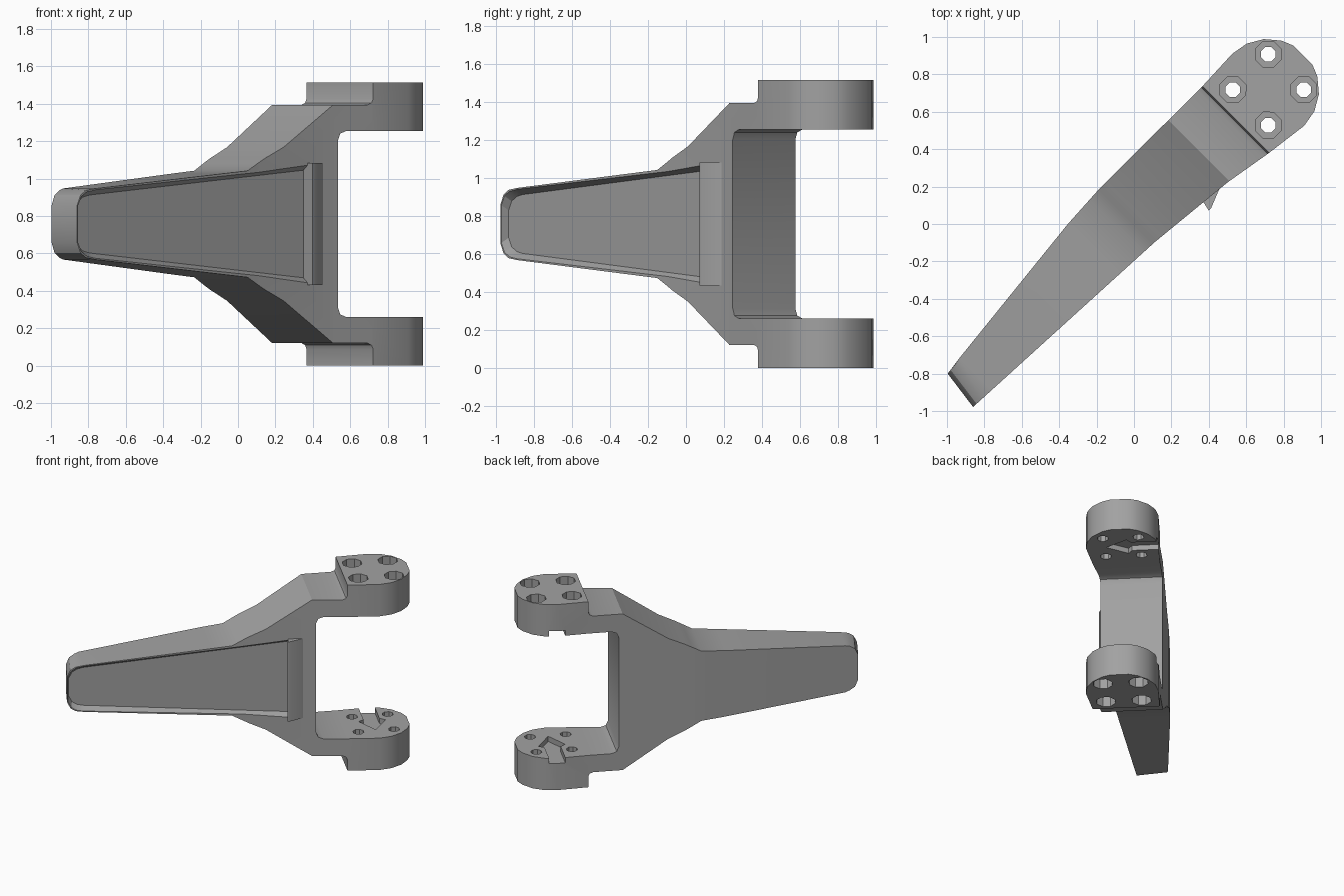
import bpy, bmesh, math
from mathutils import Vector

cube = bpy.data.objects.get("Cube")
if cube:
    bpy.data.objects.remove(cube)

MID = 0.7575          # height of the symmetry plane
HUB = 1.015           # clamp centre along the arm
R = 0.272             # clamp radius
S = math.sqrt(0.5)

metal = bpy.data.materials.new("grey metal")
metal.use_nodes = True
metal.diffuse_color = (0.36, 0.36, 0.36, 1)
metal.node_tree.nodes["Principled BSDF"].inputs["Base Color"].default_value = (0.36, 0.36, 0.36, 1)


def place(u, v, z):
    """Arm coordinates (along, across, height from middle) to world."""
    return Vector(((u - v) * S, (u + v) * S, z + MID))


def interp(table, u):
    for (a, p), (b, q) in zip(table, table[1:]):
        if u <= b:
            return p + (q - p) * (u - a) / (b - a)
    return table[-1][1]


def finish(name, bm):
    for v in bm.verts:
        v.co = place(*v.co)
    bmesh.ops.recalc_face_normals(bm, faces=bm.faces[:])
    mesh = bpy.data.meshes.new(name)
    bm.to_mesh(mesh)
    bm.free()
    mesh.materials.append(metal)
    ob = bpy.data.objects.new(name, mesh)
    bpy.context.collection.objects.link(ob)
    return ob


def loft(name, first, second):
    """Closed solid between two loops with equal point counts."""
    bm = bmesh.new()
    a = [bm.verts.new(p) for p in first]
    b = [bm.verts.new(p) for p in second]
    bm.faces.new(a)
    bm.faces.new(b)
    for i in range(len(a)):
        j = (i + 1) % len(a)
        bm.faces.new((a[i], a[j], b[j], b[i]))
    return finish(name, bm)


def cut(target, cutter):
    cutter.hide_render = True
    mod = target.modifiers.new("cut", 'BOOLEAN')
    mod.operation = 'DIFFERENCE'
    mod.solver = 'EXACT'
    mod.object = cutter
    bpy.context.view_layer.objects.active = target
    bpy.ops.object.modifier_apply(modifier=mod.name)
    bpy.data.objects.remove(cutter)


# Plan outline: rounded clamp shared by the front and back edges
arc = [(HUB + R * math.sin(math.radians(a)), R * math.cos(math.radians(a))) for a in (0, 20, 40, 60, 75)]
front = [(-1.31, -0.083), (0.01, -0.147), (0.515, -0.197), (0.78, -0.242)] + [(u, -w) for u, w in arc]
back = [(-1.31, 0.138), (-0.25, 0.25), (0.0, 0.264), (0.78, 0.262)] + arc
tip = arc[-1][0]

# Bracket body: mirrored side profile given width from the plan outline
half = [(-1.30, 0.10), (-1.275, 0.155), (-1.235, 0.18), (-1.17, 0.19), (-0.07, 0.285),
        (0.05, 0.35), (0.18, 0.41), (0.522, 0.6375), (0.745, 0.6375), (0.77, 0.648),
        (0.78, 0.67), (0.78, MID), (tip, MID), (tip, 0.4975), (0.605, 0.4975),
        (0.567, 0.483), (0.5515, 0.445)]
profile = half + [(u, -z) for u, z in reversed(half)]
bm = bmesh.new()
face = bm.faces.new([bm.verts.new((u, -1, z)) for u, z in profile])
ext = bmesh.ops.extrude_face_region(bm, geom=[face])
for g in ext["geom"]:
    if isinstance(g, bmesh.types.BMVert):
        g.co.y = 1
for u in sorted({p[0] for p in front[1:-1] + back[1:-1]}):
    bmesh.ops.bisect_plane(bm, geom=bm.verts[:] + bm.edges[:] + bm.faces[:],
                           plane_co=(u, 0, 0), plane_no=(1, 0, 0), dist=1e-5)
for v in bm.verts:
    if v.co.y < 0:
        v.co.y = interp(front, v.co.x)
    else:
        v.co.y = interp(back, v.co.x)
        if v.co.x < -1.2:
            v.co.x += 0.03
body = finish("bracket_body", bm)

# Shallow bevelled recess along the front of the arm
rim_half = [(-1.292, 0.10), (-1.268, 0.148), (-1.23, 0.172), (-1.17, 0.183), (0.36, 0.316)]
rim = rim_half + [(u, -z) for u, z in reversed(rim_half)]
floor_loop, outer_loop = [], []
for u, z in rim:
    v = interp(front, u)
    inset = Vector((0.012 if u < -1.2 else 0, 0.042, -math.copysign(0.028, z)))
    edge = Vector((u, v, z))
    floor_loop.append(edge + inset)
    outer_loop.append(edge - inset)
cut(body, loft("recess_cutter", floor_loop, outer_loop))


# Bolt holes with counterbores on the outer faces
def cylinder(u, v, radius, low, high):
    ring = [(u + radius * math.cos(k * math.pi / 4 + 0.39), v + radius * math.sin(k * math.pi / 4 + 0.39))
            for k in range(8)]
    return loft("hole_cutter", [(a, b, low) for a, b in ring], [(a, b, high) for a, b in ring])


key_half = [(0.06, 0.4), (0.06, 0.07), (0.1, 0.04), (0.0, -0.12)]
key = key_half + [(-u, v) for u, v in reversed(key_half[:-1])]
for side in (1, -1):
    for du in (-0.134, 0.134):
        for dv in (-0.134, 0.134):
            cut(body, cylinder(HUB + du, dv, 0.042, side * 0.45, side * 0.8))
            cut(body, cylinder(HUB + du, dv, 0.075, side * 0.58, side * 0.8))
    # Arrow-shaped keyway on the inner clamp face
    cut(body, loft("key_cutter", [(HUB + u, v, side * 0.45) for u, v in key],
                   [(HUB + u, v, side * 0.54) for u, v in key]))

# Raised wedge closing the wide end of the recess
wedge = [(0.36, -0.12), (0.333, -0.232), (0.35, -0.232), (0.461, -0.188), (0.461, -0.12)]
lip = loft("recess_lip", [(u, v, -0.325) for u, v in wedge], [(u, v, 0.325) for u, v in wedge])

for ob in (body, lip):
    bpy.ops.object.select_all(action='DESELECT')
    ob.select_set(True)
    bpy.context.view_layer.objects.active = ob
    bpy.ops.object.shade_smooth_by_angle(angle=math.radians(25))
